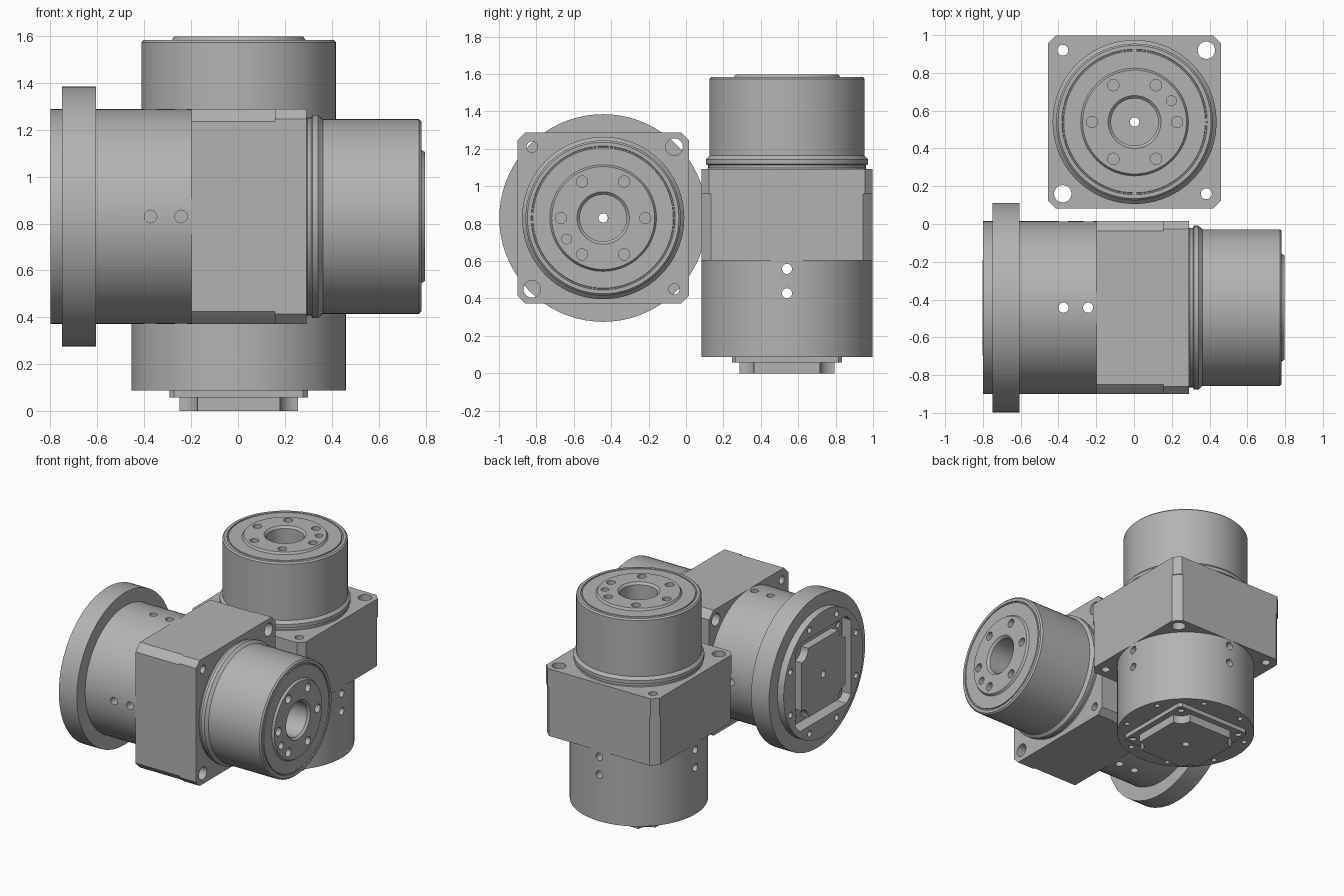
import bpy, bmesh, math
from mathutils import Matrix, Vector

cube = bpy.data.objects.get("Cube")
if cube:
    bpy.data.objects.remove(cube, do_unlink=True)

GREY = (0.45, 0.45, 0.45, 1)
metal = bpy.data.materials.new("grey metal")
metal.use_nodes = True
metal.diffuse_color = GREY
metal.node_tree.nodes["Principled BSDF"].inputs["Base Color"].default_value = GREY

HALF = 0.458          # half width of the gearbox block
SEG = 72
Z = Vector((0, 0, 1))


def to_object(name, bm):
    bmesh.ops.recalc_face_normals(bm, faces=bm.faces)
    mesh = bpy.data.meshes.new(name)
    bm.to_mesh(mesh)
    bm.free()
    mesh.materials.append(metal)
    ob = bpy.data.objects.new(name, mesh)
    bpy.context.collection.objects.link(ob)
    return ob


def lathe(name, profile):
    """Closed (radius, height) outline turned about z."""
    bm = bmesh.new()
    rings = []
    for i in range(SEG):
        a = math.tau * i / SEG
        rings.append([bm.verts.new((r * math.cos(a), r * math.sin(a), z)) for r, z in profile])
    n = len(profile)
    for i in range(SEG):
        p, q = rings[i], rings[(i + 1) % SEG]
        for j in range(n):
            k = (j + 1) % n
            bm.faces.new((p[j], q[j], q[k], p[k]))
    return to_object(name, bm)


def prism(name, outline, z0, z1):
    bm = bmesh.new()
    base = bm.faces.new([bm.verts.new((x, y, z0)) for x, y in outline])
    top = bmesh.ops.extrude_face_region(bm, geom=[base])["geom"]
    verts = [v for v in top if isinstance(v, bmesh.types.BMVert)]
    bmesh.ops.translate(bm, verts=verts, vec=(0, 0, z1 - z0))
    return to_object(name, bm)


def square(half, cut, steps=1, radius=None):
    """Square outline with cut corners, or corners lying on an arc of given radius."""
    pts = []
    for quarter in range(4):
        turn = Matrix.Rotation(quarter * math.pi / 2, 2)
        for s in range(steps + 1):
            if radius:
                a0 = math.acos(half / radius)
                a = a0 + (math.pi / 2 - 2 * a0) * s / steps
                p = Vector((radius * math.cos(a), radius * math.sin(a)))
            else:
                p = Vector((half, half - cut)).lerp(Vector((half - cut, half)), s / steps)
            pts.append(turn @ p)
    return pts


def drill(ob, holes):
    """Cut cylinders given as (centre, axis, radius, length)."""
    bm = bmesh.new()
    for centre, axis, radius, length in holes:
        m = Matrix.Translation(centre) @ Z.rotation_difference(Vector(axis)).to_matrix().to_4x4()
        bmesh.ops.create_cone(bm, cap_ends=True, segments=SEG if radius > 0.2 else 24,
                              radius1=radius, radius2=radius, depth=length, matrix=m)
    subtract(ob, to_object("cutter", bm))


def subtract(ob, cutter):
    cutter.hide_render = True
    mod = ob.modifiers.new("cut", "BOOLEAN")
    mod.operation, mod.solver, mod.object = "DIFFERENCE", "EXACT", cutter
    bpy.context.view_layer.objects.active = ob
    bpy.ops.object.modifier_apply(modifier=mod.name)
    bpy.data.objects.remove(cutter, do_unlink=True)


def ring(radius, count, start=0.0):
    for i in range(count):
        a = start + math.tau * i / count
        yield Vector((radius * math.cos(a), radius * math.sin(a), 0))


def gearbox(prefix, placement, pin_angle, flanged):
    parts = []

    # Turned body: motor end, collar, output drum with raised disc and bore
    body = lathe(prefix + "_body", [
        (0.025, -0.515), (HALF, -0.515), (HALF, 0), (0.43, 0.01), (0.43, 0.485),
        (0.422, 0.495), (0.422, 0.51), (0.434, 0.515), (0.434, 0.54), (0.415, 0.56),
        (0.415, 0.97), (0.405, 0.98), (0.385, 0.98), (0.383, 0.974), (0.377, 0.974),
        (0.375, 0.98), (0.285, 0.98), (0.275, 0.995), (0.14, 0.995), (0.125, 0.98),
        (0.125, -0.3), (0.025, -0.3)])
    holes = [(p + Z * 0.98, Z, 0.03, 0.16) for p in ring(0.225, 6)]
    pin = next(ring(0.225, 1, pin_angle))
    holes.append((pin + Z * 0.98, Z, 0.026, 0.12))
    for p in ring(0.3, 4):
        for h in (-0.045, -0.175):
            holes.append((p + Z * h, p, 0.027, 0.4))
    rim_holes = list(ring(0.41, 8, math.pi / 8))
    holes += [(p - Z * 0.515, Z, 0.018, 0.1) for p in rim_holes]
    drill(body, holes)
    parts.append(body)

    # Square block: chamfered front section, arc-cornered rear section
    corners = [(sx, sy) for sx in (-1, 1) for sy in (-1, 1)]
    mount = [(Vector((0.38 * sx, 0.38 * sy, 0.25)), Z, 0.046 if sx == sy else 0.029, 1)
             for sx, sy in corners]
    core = [(Vector((0, 0, 0.25)), Z, 0.425, 1)]
    for name, outline, z0, z1 in (
            ("_block_rear", square(HALF, 0, 6, 0.612), 0, 0.355),
            ("_block_front", square(HALF, 0.042), 0.355, 0.49)):
        block = prism(prefix + name, outline, z0, z1)
        drill(block, mount + core)
        parts.append(block)

    # Stepped square motor plate with notched corners
    centre_hole = [(Vector((0, 0, -0.56)), Z, 0.025, 0.3)]
    seat = prism(prefix + "_plate_seat", square(0.295, 0.02), -0.545, -0.51)
    screws = [(Vector((0.25 * sx, 0.25 * sy, -0.55)), Z, 0.022, 0.05) for sx, sy in corners]
    drill(seat, centre_hole + screws)
    plate = prism(prefix + "_plate", square(0.253, 0.01), -0.603, -0.545)
    notches = [(Vector((0.25 * sx, 0.25 * sy, -0.57)), Z, 0.075, 0.2) for sx, sy in corners]
    drill(plate, centre_hole + notches)
    parts += [seat, plate]

    # Mounting flange wrapped around the motor end, with a square opening
    if flanged:
        flange = lathe(prefix + "_flange", [
            (0.2, -0.602), (HALF, -0.602), (HALF, -0.552), (0.555, -0.552),
            (0.555, -0.407), (0.45, -0.407), (0.45, -0.514), (0.2, -0.514)])
        subtract(flange, prism("opening", square(0.32, 0.05), -0.7, -0.4))
        drill(flange, [(p - Z * 0.6, Z, 0.022, 0.12) for p in rim_holes])
        parts.append(flange)

    for ob in parts:
        ob.matrix_world = placement
        bpy.ops.object.select_all(action="DESELECT")
        ob.select_set(True)
        bpy.context.view_layer.objects.active = ob
        bpy.ops.object.shade_smooth_by_angle(angle=math.radians(25))


# Upright unit, and the flanged unit lying along x
gearbox("upright", Matrix.Translation((0.003, 0.54, 0.603)), math.radians(30), False)
lying = Matrix(((0, 0, 1), (1, 0, 0), (0, 1, 0))).to_4x4()
gearbox("lying", Matrix.Translation((-0.198, -0.443, 0.83)) @ lying, math.radians(210), True)
